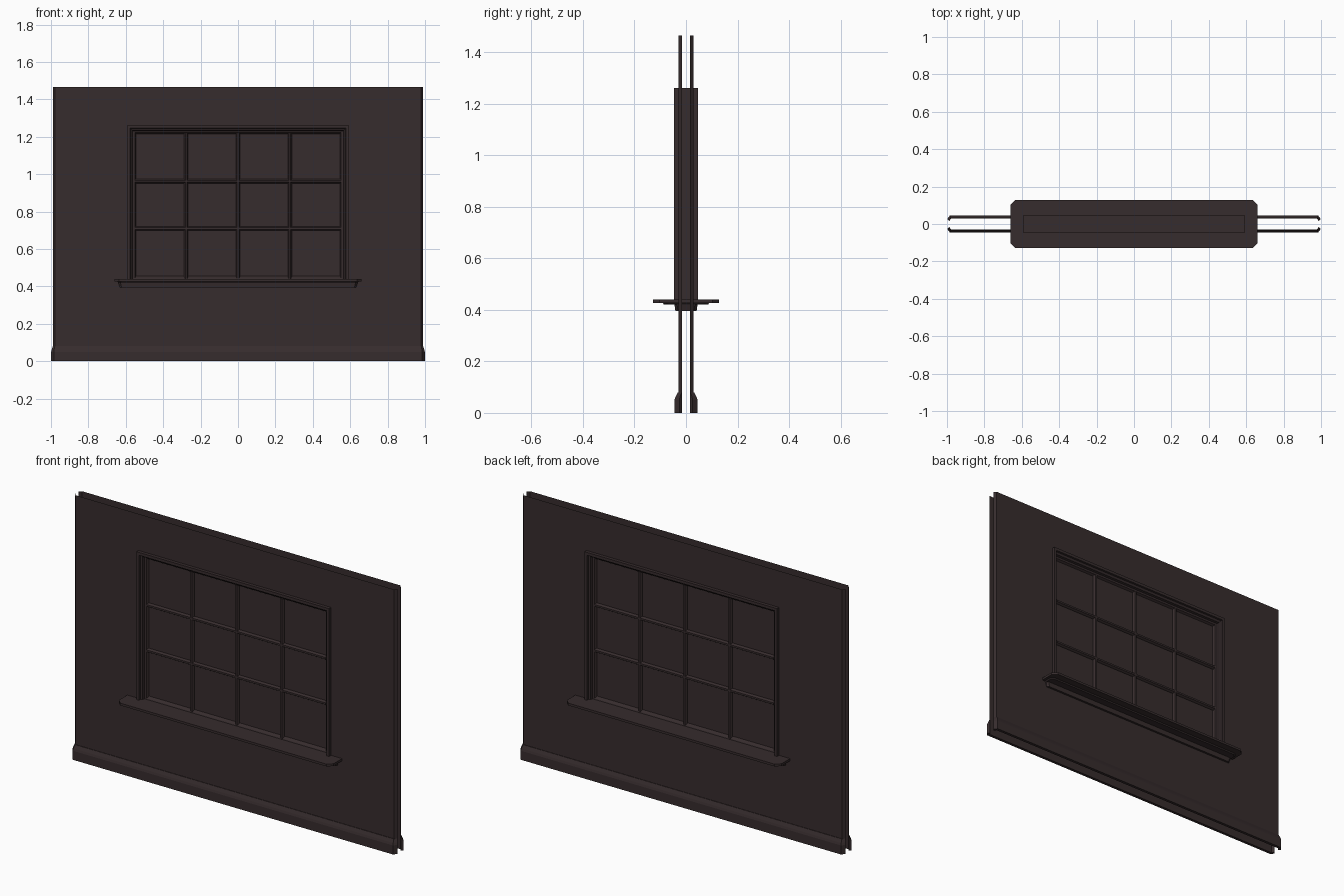
import bpy, bmesh

if "Cube" in bpy.data.objects:
    bpy.data.objects.remove(bpy.data.objects["Cube"])

paint = bpy.data.materials.new("dark_brown")
paint.diffuse_color = (0.037, 0.025, 0.026, 1)
paint.use_nodes = True
paint.node_tree.nodes["Principled BSDF"].inputs["Base Color"].default_value = paint.diffuse_color


def finish(name, bm, fix=True):
    if fix:
        bmesh.ops.recalc_face_normals(bm, faces=bm.faces[:])
    me = bpy.data.meshes.new(name)
    bm.to_mesh(me)
    bm.free()
    me.materials.append(paint)
    ob = bpy.data.objects.new(name, me)
    bpy.context.collection.objects.link(ob)
    return ob


def loft(name, loops, closed=True, wrap=False, caps=False):
    """Bridge successive point loops with quads."""
    bm = bmesh.new()
    rows = [[bm.verts.new(p) for p in lp] for lp in loops]
    n = len(rows[0])
    pairs = list(zip(rows, rows[1:])) + ([(rows[-1], rows[0])] if wrap else [])
    for a, b in pairs:
        for i in range(n if closed else n - 1):
            j = (i + 1) % n
            bm.faces.new((a[i], a[j], b[j], b[i]))
    if caps:
        bm.faces.new(rows[0])
        bm.faces.new(rows[-1])
    return finish(name, bm)


def rect(hx, z0, z1, y):
    return [(-hx, y, z0), (hx, y, z0), (hx, y, z1), (-hx, y, z1)]


def octagon(hx, hy, c, z):
    q = [(hx, hy - c), (hx - c, hy)]
    pts = q + [(-x, y) for x, y in q[::-1]]
    pts += [(-x, -y) for x, y in pts]
    return [(x, y, z) for x, y in pts]


TOP = 1.465
for s, side in ((-1, "front"), (1, "back")):
    # wall sheet with folded ends, built around the window opening
    bm = bmesh.new()
    xs = [(-0.99, 0.015), (-0.978, 0.029), (-0.58, 0.029), (0.58, 0.029), (0.978, 0.029), (0.99, 0.015)]
    zs = [0, 0.42, 1.25, TOP]
    g = [[bm.verts.new((x, s * y, z)) for x, y in xs] for z in zs]
    for r in range(3):
        for c in range(5):
            if (r, c) != (1, 2):
                f = [g[r][c], g[r][c + 1], g[r + 1][c + 1], g[r + 1][c]]
                bm.faces.new(f if s < 0 else f[::-1])
    finish("wall_" + side, bm, False)

    # baseboard with a sloped top and folded ends
    prof = [(0.0, 0.0), (0.016, 0.0), (0.016, 0.05), (0.012, 0.062), (0.003, 0.08), (0.0, 0.08)]
    path = [(-0.988, 0.015, -0.7, 0.7), (-0.978, 0.029, -0.4, 1), (0.978, 0.029, 0.4, 1), (0.988, 0.015, 0.7, 0.7)]
    loft("baseboard_" + side,
         [[(x + nx * d, s * (y + ny * d), z) for d, z in prof] for x, y, nx, ny in path], caps=True)

# window casing and sash ring: (half width, bottom, top, y)
half = [(0.545, 0.455, 1.215, 0.002), (0.552, 0.445, 1.222, 0.014), (0.564, 0.44, 1.232, 0.016),
        (0.566, 0.438, 1.234, 0.030), (0.575, 0.43, 1.245, 0.036), (0.577, 0.43, 1.246, 0.047),
        (0.592, 0.43, 1.262, 0.047)]
loops = [rect(a, b, c, -y) for a, b, c, y in half] + [rect(a, b, c, y) for a, b, c, y in half[::-1]]
loft("window_frame", loops, wrap=True)

# panes
loft("window_panes", [rect(0.55, 0.44, 1.22, -0.002), rect(0.55, 0.44, 1.22, 0.002)], caps=True)

# glazing bars with a bevelled cross-section
sec = [(0.011, 0.006), (0.005, 0.016), (-0.005, 0.016), (-0.011, 0.006)]
sec += [(-a, -b) for a, b in sec]
for i, x in enumerate((-0.277, 0, 0.277)):
    loft("upright_bar_%d" % i, [[(x + a, b, z) for a, b in sec] for z in (0.44, 1.22)], caps=True)
for i, z in enumerate((0.71, 0.962)):
    loft("cross_bar_%d" % i, [[(x, b, z + a) for a, b in sec] for x in (-0.55, 0.55)], caps=True)

# sill board and the apron beneath it
loft("sill", [octagon(0.64, 0.085, 0.02, 0.42), octagon(0.645, 0.09, 0.02, 0.426),
              octagon(0.66, 0.128, 0.025, 0.427), octagon(0.66, 0.128, 0.025, 0.44)], caps=True)
loft("apron", [octagon(0.632, 0.041, 0.01, 0.395), octagon(0.64, 0.045, 0.01, 0.422)], caps=True)
